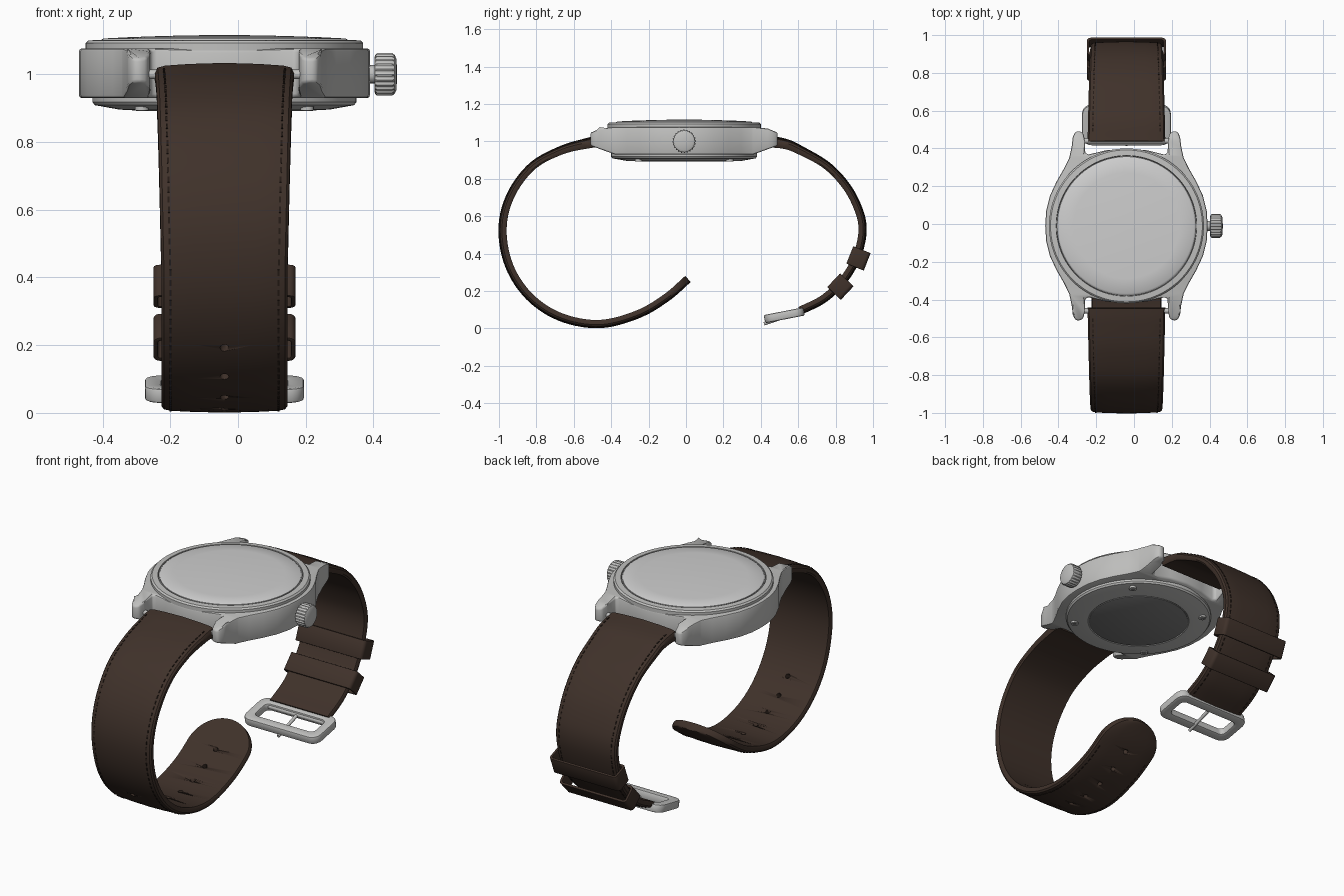
import bpy, bmesh, math
from mathutils import Matrix, Vector

old = bpy.data.objects.get("Cube")
if old:
    bpy.data.objects.remove(old)

CX, CY = -0.04, -0.01
CENTRE = Matrix.Translation((CX, CY, 0))


def material(name, rgb, rough=0.5):
    m = bpy.data.materials.new(name)
    m.use_nodes = True
    m.diffuse_color = (*rgb, 1)
    node = m.node_tree.nodes["Principled BSDF"]
    node.inputs["Base Color"].default_value = (*rgb, 1)
    node.inputs["Roughness"].default_value = rough
    return m


steel = material("steel", (0.53, 0.53, 0.52))
glass = material("pale glass", (0.62, 0.62, 0.62))
grey = material("dark grey", (0.2, 0.2, 0.2))
leather = material("brown leather", (0.05, 0.031, 0.023), 0.8)
thread = material("dark thread", (0.018, 0.011, 0.008), 0.8)


def finish(bm, name, mat, matrix=Matrix(), bevel=0):
    """Bevel the sharp edges, make the object and shade it."""
    bmesh.ops.recalc_face_normals(bm, faces=bm.faces)
    if bevel:
        sharp = [e for e in bm.edges if e.is_manifold and e.calc_face_angle(0) > 0.7]
        bmesh.ops.bevel(bm, geom=sharp, offset=bevel, segments=2, profile=0.5,
                        affect='EDGES', clamp_overlap=True)
    bm.transform(matrix)
    me = bpy.data.meshes.new(name)
    bm.to_mesh(me)
    bm.free()
    me.materials.append(mat)
    ob = bpy.data.objects.new(name, me)
    bpy.context.collection.objects.link(ob)
    bpy.ops.object.select_all(action='DESELECT')
    ob.select_set(True)
    bpy.context.view_layer.objects.active = ob
    bpy.ops.object.shade_smooth_by_angle(angle=math.radians(35))
    return ob


def skin(bm, rings, cap=True):
    """Join closed rings of points with quads."""
    rings = [[bm.verts.new(p) for p in r] for r in rings]
    n = len(rings[0])
    for a, b in zip(rings, rings[1:]):
        for i in range(n):
            bm.faces.new((a[i], a[(i + 1) % n], b[(i + 1) % n], b[i]))
    if cap:
        bm.faces.new(rings[0])
        bm.faces.new(rings[-1])


def lathe(name, profile, mat, matrix=CENTRE, segs=96, flute=0):
    """Turn (radius, height) points; flute pulls in every other pair of points."""
    bm = bmesh.new()
    skin(bm, [[((r - (flute if i % 4 > 1 and r > 0.058 else 0)) * math.cos(math.tau * i / segs),
                (r - (flute if i % 4 > 1 and r > 0.058 else 0)) * math.sin(math.tau * i / segs), z)
               for i in range(segs)] for r, z in profile])
    return finish(bm, name, mat, matrix)


def rod(name, a, b, radius, mat):
    a, b = Vector(a), Vector(b)
    turn = (b - a).to_track_quat('Z', 'Y').to_matrix().to_4x4()
    return lathe(name, [(radius, 0), (radius, (b - a).length)], mat,
                 Matrix.Translation(a) @ turn, 16)


def rounded_rect(w, h, r, z):
    return [(sx * (w / 2 - r) + r * math.cos(q), sy * (h / 2 - r) + r * math.sin(q), z)
            for k, (sx, sy) in enumerate(((1, 1), (-1, 1), (-1, -1), (1, -1)))
            for q in (math.pi / 2 * (k + j / 5) for j in range(6))]


def frame(name, outer, inner, depth, mat, matrix, bevel):
    """Rectangular ring with rounded corners, extruded along local z."""
    bm = bmesh.new()
    d = depth / 2
    loops = [rounded_rect(*outer, -d), rounded_rect(*outer, d),
             rounded_rect(*inner, d), rounded_rect(*inner, -d)]
    skin(bm, loops + loops[:1], cap=False)
    bmesh.ops.remove_doubles(bm, verts=bm.verts, dist=1e-5)
    return finish(bm, name, mat, matrix, bevel)


# Case with four lugs: one quarter outline, mirrored
quarter = [(0.43, 0), (0.425, 0.08), (0.405, 0.16), (0.37, 0.235), (0.33, 0.305),
           (0.303, 0.36), (0.29, 0.42), (0.284, 0.47), (0.272, 0.497), (0.25, 0.502),
           (0.228, 0.49), (0.22, 0.45), (0.218, 0.385), (0.2, 0.378), (0.11, 0.4), (0, 0.41)]
half = quarter + [(-x, y) for x, y in quarter[-2::-1]]
outline = half + [(x, -y) for x, y in half[-2:0:-1]]
bm = bmesh.new()
skin(bm, [[(x, y, z) for x, y in outline] for z in (0.93, 1.077)])
for y in (-0.45, -0.37, 0.37, 0.45):
    bmesh.ops.bisect_plane(bm, geom=bm.verts[:] + bm.edges[:] + bm.faces[:],
                           plane_co=(0, y, 0), plane_no=(0, 1, 0))
for v in bm.verts:
    y = abs(v.co.y)
    if v.co.z < 1:
        v.co.z += 0.36 * max(0, y - 0.37)
    else:
        v.co.z -= 0.12 * max(0, y - 0.37) + 0.3 * max(0, y - 0.45)
finish(bm, "case", steel, CENTRE, 0.009)

# Bezel, crystal and case back
lathe("bezel", [(0.41, 1.07), (0.41, 1.092), (0.402, 1.1), (0.372, 1.102), (0.37, 1.07)], steel)
lathe("crystal_seal", [(0.37, 1.08), (0.37, 1.098)], grey)
lathe("crystal", [(0.364, 1.08), (0.364, 1.102), (0.358, 1.106), (0.28, 1.11),
                  (0.18, 1.1135), (0.09, 1.1155), (0.01, 1.116)], glass)
lathe("case_back", [(0.39, 0.94), (0.39, 0.918), (0.383, 0.909), (0.31, 0.896),
                    (0.272, 0.894), (0.268, 0.898)], steel)
lathe("back_window", [(0.264, 0.91), (0.264, 0.894), (0.26, 0.892)], grey)
for k in range(4):
    a = math.pi / 4 + k * math.pi / 2
    x, y = CX + 0.345 * math.cos(a), CY + 0.345 * math.sin(a)
    rod(f"back_screw_{k + 1}", (x, y, 0.91), (x, y, 0.893), 0.02, steel)
    rod(f"screw_recess_{k + 1}", (x, y, 0.9), (x, y, 0.892), 0.011, grey)

# Crown on its stem
rod("crown_stem", (0.36, CY, 1), (0.41, CY, 1), 0.027, steel)
lathe("crown", [(0.05, 0.403), (0.057, 0.405), (0.063, 0.411), (0.063, 0.455),
                (0.057, 0.463), (0.046, 0.468), (0.01, 0.47)], steel,
      Matrix.Translation((0, CY, 1)) @ Matrix.Rotation(math.pi / 2, 4, 'Y'), 96, 0.005)


class Path:
    """Smooth curve in the y-z plane, measured by length."""

    def __init__(self, pts, side):
        self.side = side
        p = [Vector(q) for q in pts]
        p = [2 * p[0] - p[1]] + p + [2 * p[-1] - p[-2]]
        self.pts = [0.5 * (2 * b + (c - a) * t + (2 * a - 5 * b + 4 * c - d) * t * t
                           + (3 * b - a - 3 * c + d) * t ** 3)
                    for a, b, c, d in zip(p, p[1:], p[2:], p[3:])
                    for t in (i / 20 for i in range(20))] + [p[-2]]
        self.s = [0]
        for a, b in zip(self.pts, self.pts[1:]):
            self.s.append(self.s[-1] + (b - a).length)
        self.length = self.s[-1]

    def spot(self, s):
        i = max(k for k in range(len(self.s) - 1) if self.s[k] <= max(s, 0))
        f = (s - self.s[i]) / (self.s[i + 1] - self.s[i])
        return self.pts[i].lerp(self.pts[i + 1], f)

    def frame(self, s):
        """Matrix with x across, y outward and z along the strap."""
        c = self.spot(s)
        t = (self.spot(min(s + 0.02, self.length)) - self.spot(max(s - 0.02, 0))).normalized()
        n = self.side * Vector((-t.y, t.x))
        return Matrix(((1, 0, 0, CX), (0, n.x, t.x, c.x), (0, n.y, t.y, c.y), (0, 0, 0, 1)))

    def nearest(self, y, z):
        return min(zip(self.pts, self.s), key=lambda q: (q[0] - Vector((y, z))).length)[1]


section = [(0.97, -0.5), (1, -0.3), (1, 0.1), (0.96, 0.32), (0.85, 0.42), (0.5, 0.5), (0, 0.55)]
section += [(-u, v) for u, v in section[-2::-1]]


def thick(s):
    return 0.042 + 0.02 * max(0, 1 - s / 0.35) ** 2


def width(path, s):
    return 0.206 - 0.02 * min(1, s / 0.9)


def strap(name, path, tip):
    """Padded band; tip is the length of the rounded end."""
    body = path.length - tip
    stops = [body * i / 70 for i in range(71)]
    ends = [1] * 71
    if tip:
        for k in range(1, 13):
            a = math.pi / 2 * k / 12.3
            stops.append(body + tip * math.sin(a))
            ends.append(math.cos(a))
    bm = bmesh.new()
    skin(bm, [[path.frame(s) @ Vector((u * width(path, s) * e, v * thick(s), 0))
               for u, v in section] for s, e in zip(stops, ends)])
    ob = finish(bm, name, leather)
    # Rows of stitches along both edges
    bm = bmesh.new()
    s = 0.06
    while s < body - 0.03:
        for side in (-1, 1):
            at = Matrix.Translation((side * (width(path, s) - 0.026), 0.405 * thick(s), 0))
            bmesh.ops.create_cube(bm, size=1, matrix=path.frame(s) @ at
                                  @ Matrix.Diagonal((0.006, 0.005, 0.018, 1)))
        s += 0.03
    finish(bm, name + "_stitches", thread)
    return ob


# Long strap with punched holes
long_path = Path([(-0.445, 1.0), (-0.52, 0.99), (-0.67, 0.95), (-0.825, 0.863), (-0.938, 0.708),
                  (-0.98, 0.53), (-0.944, 0.334), (-0.836, 0.17), (-0.672, 0.062),
                  (-0.465, 0.024), (-0.26, 0.075), (-0.105, 0.165), (0.01, 0.265)], -1)
long_strap = strap("long_strap", long_path, 0.17)
bm = bmesh.new()
first = long_path.nearest(-0.86, 0.215)
for k in range(8):
    bmesh.ops.create_cone(bm, cap_ends=True, segments=16, radius1=0.013, radius2=0.013, depth=0.12,
                          matrix=long_path.frame(first + 0.117 * k)
                          @ Matrix.Rotation(math.pi / 2, 4, 'X'))
cutter = finish(bm, "hole_cutter", leather)
cutter.hide_render = True
mod = long_strap.modifiers.new("holes", 'BOOLEAN')
mod.operation, mod.object, mod.solver = 'DIFFERENCE', cutter, 'EXACT'
bpy.context.view_layer.objects.active = long_strap
bpy.ops.object.modifier_apply(modifier="holes")
bpy.data.objects.remove(cutter)

# Short strap with two keeper loops
short_path = Path([(0.435, 1.0), (0.53, 0.985), (0.6, 0.957), (0.752, 0.87), (0.863, 0.75),
                   (0.927, 0.62), (0.943, 0.52), (0.922, 0.41), (0.885, 0.325), (0.825, 0.24),
                   (0.73, 0.155), (0.61, 0.095)], 1)
strap("short_strap", short_path, 0)
for name, y, z in (("upper_loop", 0.91, 0.38), ("lower_loop", 0.82, 0.23)):
    at = short_path.frame(short_path.nearest(y, z)) @ Matrix.Translation((0, 0.012, 0))
    frame(name, (0.42, 0.1, 0.02), (0.394, 0.074, 0.01), 0.1, leather, at, 0.003)

# Spring bars between the lugs
for name, y in (("front_spring_bar", -0.46), ("back_spring_bar", 0.44)):
    rod(name, (CX - 0.23, y, 1), (CX + 0.23, y, 1), 0.014, steel)

# Buckle with cross bar and prong
tilt = Matrix.Translation((CX, 0.525, 0.07)) @ Matrix.Rotation(math.radians(11), 4, 'X')
frame("buckle_frame", (0.47, 0.215, 0.05), (0.37, 0.115, 0.025), 0.044, steel, tilt, 0.008)
rod("buckle_bar", tilt @ Vector((-0.2, 0.065, 0)), tilt @ Vector((0.2, 0.065, 0)), 0.014, steel)
rod("buckle_prong", tilt @ Vector((0, 0.07, 0)), tilt @ Vector((0, -0.115, -0.024)), 0.009, steel)
